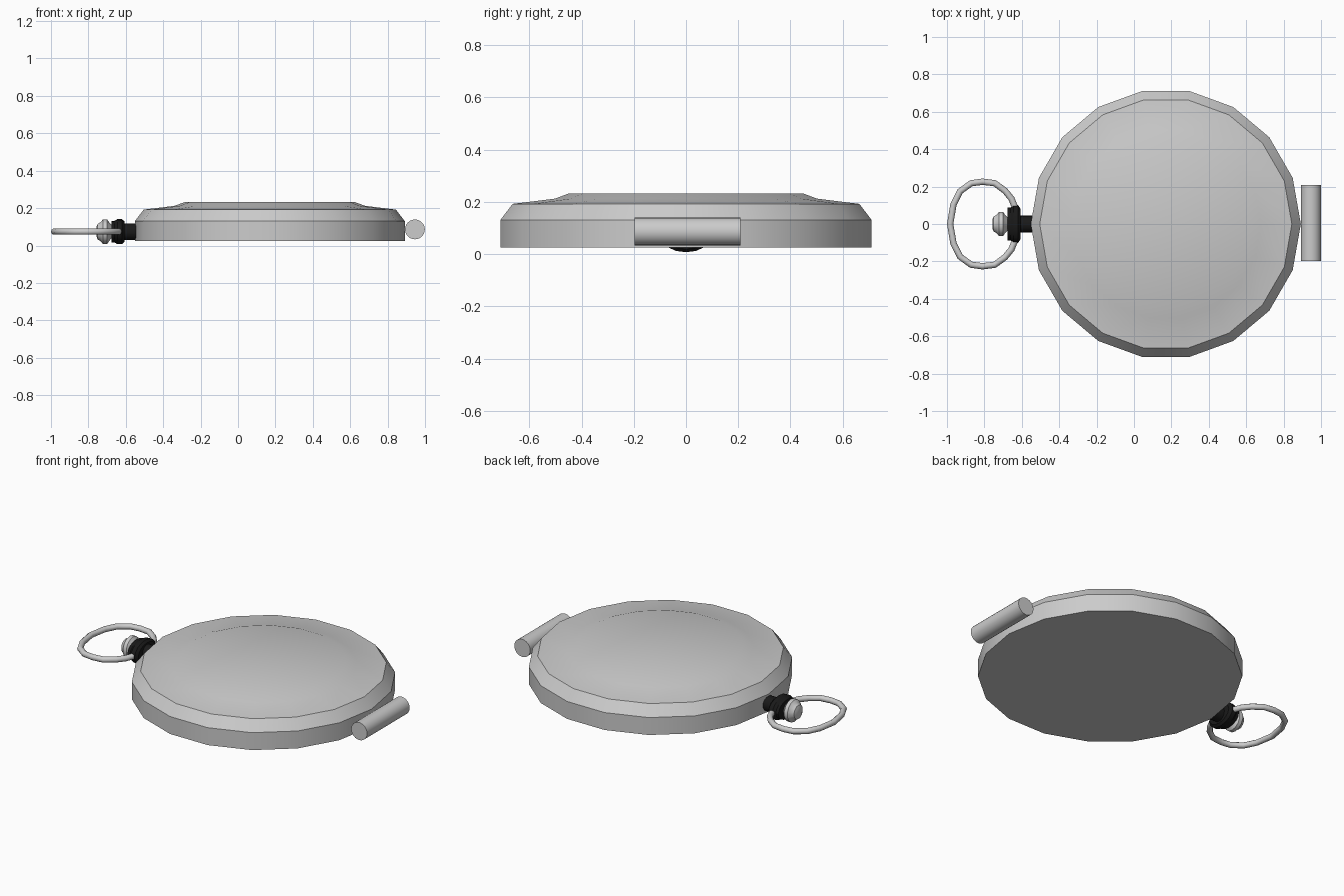
import bpy, bmesh, math
from mathutils import Vector, Matrix

if "Cube" in bpy.data.objects:
    bpy.data.objects.remove(bpy.data.objects["Cube"])

black = bpy.data.materials.new("black_metal")
black.diffuse_color = (0.01, 0.01, 0.01, 1)
black.use_nodes = True
black.node_tree.nodes["Principled BSDF"].inputs["Base Color"].default_value = black.diffuse_color


def lathe(name, profile, sides, matrix, angle=30, mat=None):
    """Closed solid of revolution from (radius, height) rings, capped at both ends."""
    bm = bmesh.new()
    rings = [[bm.verts.new((r * math.cos(2 * math.pi * i / sides),
                            r * math.sin(2 * math.pi * i / sides), h))
              for i in range(sides)] for r, h in profile]
    for a, b in zip(rings, rings[1:]):
        for i in range(sides):
            j = (i + 1) % sides
            bm.faces.new((a[i], a[j], b[j], b[i]))
    bm.faces.new(rings[0][::-1])
    bm.faces.new(rings[-1])
    bm.transform(matrix)
    return finish(name, bm, angle, mat)


def finish(name, bm, angle, mat=None):
    bmesh.ops.recalc_face_normals(bm, faces=bm.faces)
    me = bpy.data.meshes.new(name)
    bm.to_mesh(me)
    bm.free()
    ob = bpy.data.objects.new(name, me)
    bpy.context.collection.objects.link(ob)
    if mat:
        me.materials.append(mat)
    bpy.ops.object.select_all(action='DESELECT')
    ob.select_set(True)
    bpy.context.view_layer.objects.active = ob
    bpy.ops.object.shade_smooth_by_angle(angle=math.radians(angle))
    return ob


# case with bevelled rim and raised lid
lathe("watch_case", [(0.722, 0.025), (0.722, 0.13), (0.674, 0.192),
                     (0.51, 0.212), (0.455, 0.232)], 18,
      Matrix.Translation((0.17, 0, 0)))

# hinge barrel along y
lathe("hinge", [(0.053, -0.203), (0.053, 0.203)], 24,
      Matrix.Translation((0.946, 0.006, 0.086)) @ Matrix.Rotation(math.pi / 2, 4, 'X'))

# stem parts point along -x
to_stem = Matrix.Translation((0, 0, 0.074)) @ Matrix.Rotation(-math.pi / 2, 4, 'Y')
lathe("stem_neck", [(0.045, 0.53), (0.045, 0.62)], 16, to_stem, mat=black)
lathe("stem_collar", [(0.055, 0.607), (0.067, 0.62), (0.067, 0.645), (0.058, 0.66),
                      (0.058, 0.677)], 16,
      to_stem @ Matrix.Diagonal((1, 1.5, 1, 1)), mat=black)

# winding crown
lathe("crown", [(0.03, 0.67), (0.045, 0.685), (0.066, 0.7), (0.066, 0.722),
                (0.05, 0.735), (0.042, 0.75), (0.025, 0.757)], 14, to_stem)

# bow ring: mirrored half path swept with a round section
half = [(-0.983, 0), (-0.965, 0.105), (-0.93, 0.175), (-0.87, 0.218), (-0.81, 0.226),
        (-0.745, 0.218), (-0.69, 0.178), (-0.655, 0.135), (-0.635, 0.085)]
path = [Vector((x, -y, 0.074)) for x, y in half[:0:-1]] + \
       [Vector((x, y, 0.074)) for x, y in half]
bm = bmesh.new()
rings, seg = [], 10
for k, p in enumerate(path):
    t = (path[min(k + 1, len(path) - 1)] - path[max(k - 1, 0)]).normalized()
    n = t.cross(Vector((0, 0, 1)))
    rings.append([bm.verts.new(p + 0.017 * (n * math.cos(2 * math.pi * i / seg)
                  + Vector((0, 0, math.sin(2 * math.pi * i / seg)))))
                  for i in range(seg)])
for a, b in zip(rings, rings[1:]):
    for i in range(seg):
        j = (i + 1) % seg
        bm.faces.new((a[i], a[j], b[j], b[i]))
bm.faces.new(rings[0][::-1])
bm.faces.new(rings[-1])
finish("bow_ring", bm, 40)
